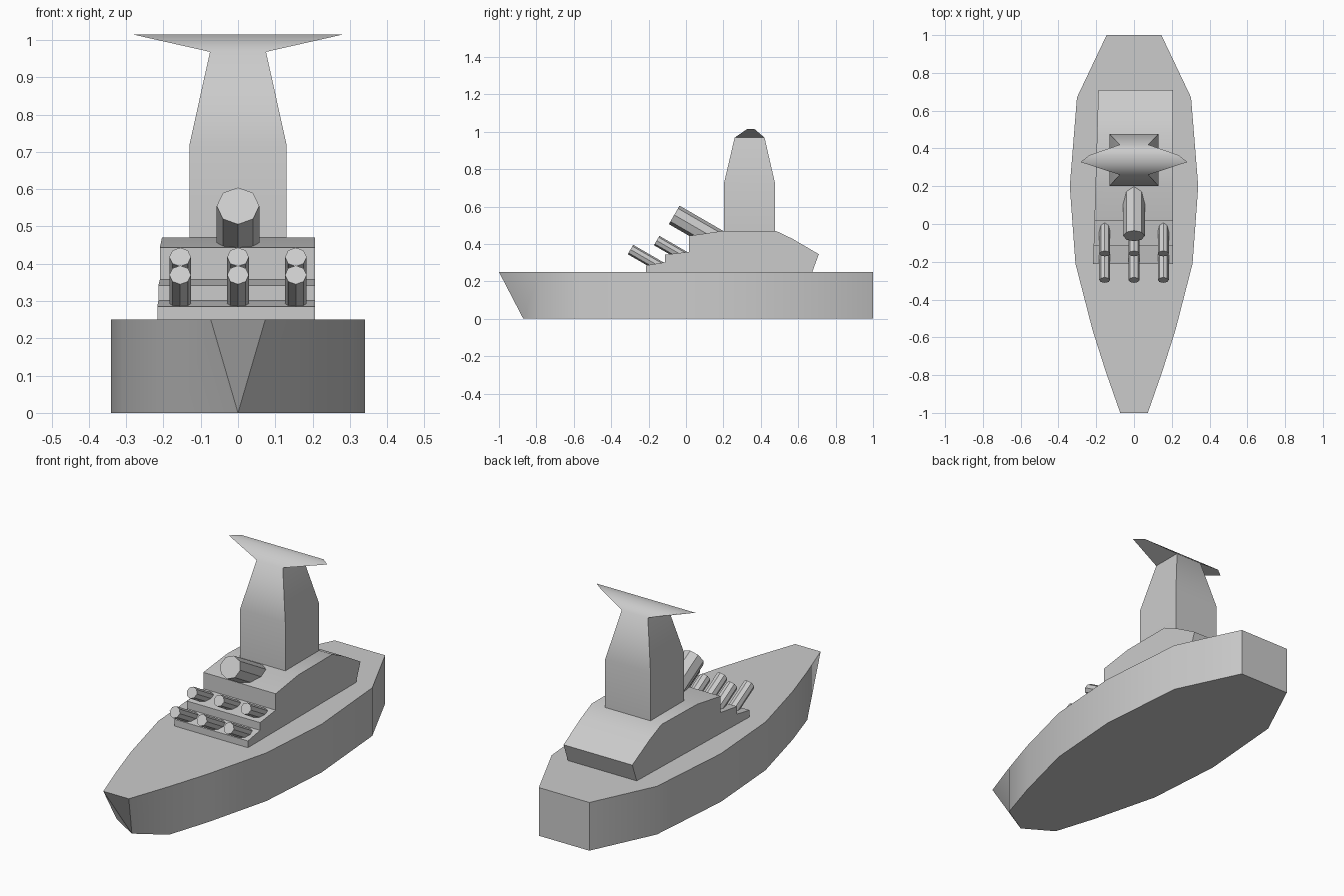
import bpy, bmesh, math
from mathutils import Vector

cube = bpy.data.objects.get("Cube")
if cube:
    bpy.data.objects.remove(cube, do_unlink=True)

grey = bpy.data.materials.new("warship_grey")
grey.use_nodes = True
grey.diffuse_color = (0.6, 0.6, 0.6, 1)
grey.node_tree.nodes["Principled BSDF"].inputs["Base Color"].default_value = (0.6, 0.6, 0.6, 1)


def loft(name, rings, angle):
    """Join rings of equal point count into a closed solid."""
    bm = bmesh.new()
    loops = [[bm.verts.new(p) for p in ring] for ring in rings]
    n = len(loops[0])
    for a, b in zip(loops, loops[1:]):
        for i in range(n):
            j = (i + 1) % n
            bm.faces.new((a[i], a[j], b[j], b[i]))
    bm.faces.new(loops[0][::-1])
    bm.faces.new(loops[-1])
    bmesh.ops.remove_doubles(bm, verts=bm.verts, dist=0.0005)
    bmesh.ops.recalc_face_normals(bm, faces=bm.faces)
    mesh = bpy.data.meshes.new(name)
    bm.to_mesh(mesh)
    bm.free()
    mesh.materials.append(grey)
    obj = bpy.data.objects.new(name, mesh)
    bpy.context.collection.objects.link(obj)
    bpy.ops.object.select_all(action='DESELECT')
    obj.select_set(True)
    bpy.context.view_layer.objects.active = obj
    bpy.ops.object.shade_smooth_by_angle(angle=math.radians(angle))
    return obj


# Hull: mirrored deck outline over a keel outline with a pointed bow
sides = [(0.15, -0.78), (0.22, -0.56), (0.31, -0.21),
         (0.34, 0.2), (0.302, 0.67), (0.145, 1)]


def outline(bow, z):
    half = [bow] + sides
    return [(x, y, z) for x, y in half] + [(-x, y, z) for x, y in reversed(half)]


loft("hull", [outline((0, -0.87), 0), outline((0.073, -1), 0.25)], 30)

# Stepped superstructure: side profile pushed across the ship, port edge slightly skewed
profile = [(-0.213, 0.25), (-0.213, 0.285), (-0.113, 0.302), (-0.113, 0.342),
           (0.015, 0.358), (0.015, 0.443), (0.2, 0.47), (0.48, 0.47),
           (0.57, 0.427), (0.71, 0.345), (0.675, 0.25)]
loft("superstructure", [[(-0.21 + 0.03 * y, y, z) for y, z in profile],
                        [(0.206, y, z) for y, z in profile]], 30)

# Tower: tapering block that flares into a wide crossbar
levels = [(0.13, 0.13, 0.202, 0.477, 0.46), (0.13, 0.13, 0.202, 0.477, 0.72),
          (0.075, 0.075, 0.26, 0.42, 0.968), (0.283, 0.235, 0.328, 0.365, 1.015)]
loft("tower", [[(-f, y0, z), (f, y0, z), (b, y1, z), (-b, y1, z)]
               for f, b, y0, y1, z in levels], 50)


# Guns: eight-sided barrels tilted upward towards the bow
def gun(name, muzzle, radius, length, tilt=30):
    t = math.radians(tilt)
    back = Vector((0, math.cos(t), -math.sin(t)))
    up = Vector((0, math.sin(t), math.cos(t)))
    side = Vector((1, 0, 0))
    ring = [Vector(muzzle) + radius * (side * math.cos(k * math.pi / 4) + up * math.sin(k * math.pi / 4))
            for k in range(8)]
    loft(name, [ring, [p + back * length for p in ring]], 30)


gun("main_gun", (0, -0.063, 0.555), 0.057, 0.27)
for label, x in (("right", -0.155), ("centre", 0), ("left", 0.155)):
    gun("lower_gun_" + label, (x, -0.297, 0.37), 0.029, 0.2)
    gun("upper_gun_" + label, (x, -0.157, 0.418), 0.029, 0.19)
